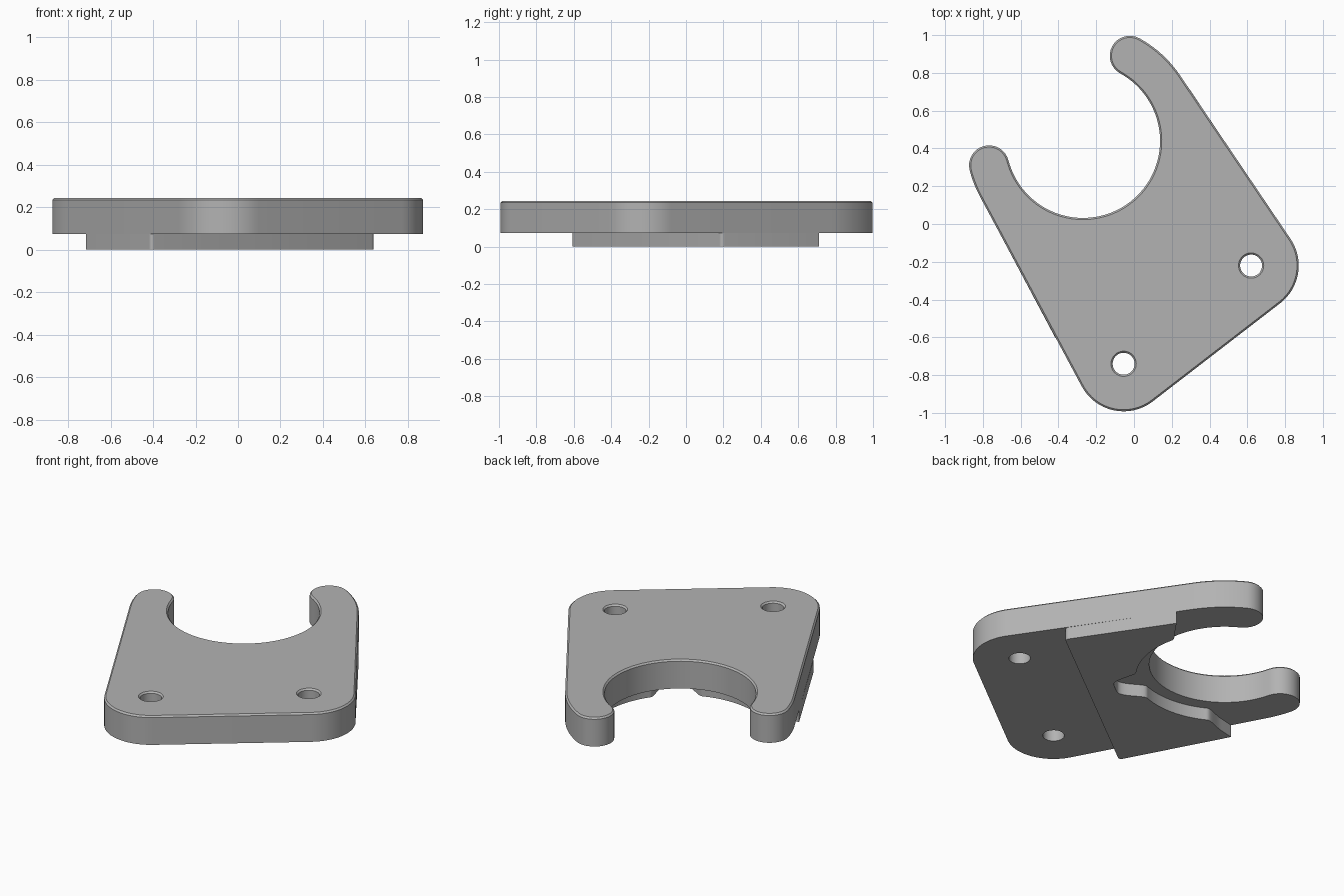
import bpy, bmesh
from math import cos, sin, radians, degrees, acos, atan2, hypot

old = bpy.data.objects.get("Cube")
if old:
    bpy.data.objects.remove(old)

# Main dimensions
PAD_TOP, TOP, CHAMFER = 0.073, 0.244, 0.009
HOLES = [(-0.055, -0.74), (0.62, -0.22)]
HOLE_R, CORNER_R = 0.058, 0.252
NOTCH = (-0.27, 0.44)
NOTCH_R, OUTER_R = 0.408, 0.62
TIP_LEFT, TIP_RIGHT = 194.6, 61.2      # arm tip angles round the notch
AXIS = -52.4                           # direction from notch to holes

grey = bpy.data.materials.new("Grey")
grey.use_nodes = True
colour = (0.45, 0.45, 0.45, 1)
grey.diffuse_color = colour
grey.node_tree.nodes["Principled BSDF"].inputs["Base Color"].default_value = colour


def polar(centre, r, angle):
    a = radians(angle)
    return centre[0] + r * cos(a), centre[1] + r * sin(a)


def arc(centre, r, start, end, steps):
    return [polar(centre, r, start + (end - start) * i / steps) for i in range(steps + 1)]


def tangent(corner, side):
    """Angle of the common outer normal of a corner arc and the arm arc."""
    dx, dy = NOTCH[0] - corner[0], NOTCH[1] - corner[1]
    return degrees(atan2(dy, dx) + side * acos((CORNER_R - OUTER_R) / hypot(dx, dy)))


def outline(inset):
    """Plate profile, counter-clockwise, shrunk by the inset."""
    left, right = tangent(HOLES[0], 1), tangent(HOLES[1], -1)
    mid = (NOTCH_R + OUTER_R) / 2
    tip = (OUTER_R - NOTCH_R) / 2 - inset
    return (arc(HOLES[0], CORNER_R - inset, left, 360 + AXIS, 16)
            + arc(HOLES[1], CORNER_R - inset, AXIS, right, 16)
            + arc(NOTCH, OUTER_R - inset, right, TIP_RIGHT, 10)
            + arc(polar(NOTCH, mid, TIP_RIGHT), tip, TIP_RIGHT, TIP_RIGHT + 180, 16)[1:]
            + arc(NOTCH, NOTCH_R + inset, TIP_RIGHT, TIP_LEFT - 360, 64)[1:-1]
            + arc(polar(NOTCH, mid, TIP_LEFT), tip, TIP_LEFT - 180, TIP_LEFT, 16)
            + arc(NOTCH, OUTER_R - inset, TIP_LEFT, left, 6)[1:])


def finish(bm, name):
    bmesh.ops.recalc_face_normals(bm, faces=bm.faces)
    mesh = bpy.data.meshes.new(name)
    bm.to_mesh(mesh)
    bm.free()
    mesh.materials.append(grey)
    obj = bpy.data.objects.new(name, mesh)
    bpy.context.collection.objects.link(obj)
    bpy.ops.object.select_all(action="DESELECT")
    obj.select_set(True)
    bpy.context.view_layer.objects.active = obj
    bpy.ops.object.shade_smooth_by_angle(angle=radians(30))


# Mounting plate: stacked loops for the rim and both holes, capped at each end
bm = bmesh.new()
caps = {0: [], 2: []}
levels = [(PAD_TOP, 0), (TOP - CHAMFER, 0), (TOP, CHAMFER)]
shapes = [outline] + [lambda inset, c=c: arc(c, HOLE_R + inset, 0, 352.5, 47) for c in HOLES]
for shape in shapes:
    rings = [[bm.verts.new((x, y, z)) for x, y in shape(inset)] for z, inset in levels]
    n = len(rings[0])
    for low, high in zip(rings, rings[1:]):
        for i in range(n):
            j = (i + 1) % n
            bm.faces.new((low[i], low[j], high[j], high[i]))
    for level in caps:
        ring = rings[level]
        caps[level] += [bm.edges.get((ring[i], ring[(i + 1) % n])) for i in range(n)]
for level, edges in caps.items():
    bmesh.ops.triangle_fill(bm, edges=edges, use_beauty=True, normal=(0, 0, 1 if level else -1))
finish(bm, "mounting_plate")


def smoothstep(a, b, x):
    t = min(max((x - a) / (b - a), 0), 1)
    return t * t * (3 - 2 * t)


# Raised pad underneath: straight front edge, relieved round the notch
def relief(angle):
    d = abs(angle)
    return 0.48 + 0.125 * (1 - smoothstep(4, 17, d)) + 0.135 * smoothstep(66, 80, d)


corners = [(-0.716, -0.04), (-0.41, -0.615), (0.645, 0.19), (0.297, 0.71)]
curve = [polar(NOTCH, relief(a), AXIS + a) for a in range(75, -77, -1)]
bm = bmesh.new()
verts = [bm.verts.new((x, y, 0)) for x, y in corners + curve]
base = bm.faces.new(verts)
bmesh.ops.bevel(bm, geom=verts[1:3], offset=0.02, segments=5, profile=0.5, affect="VERTICES")
lifted = bmesh.ops.extrude_face_region(bm, geom=bm.faces[:], use_keep_orig=True)
bmesh.ops.translate(bm, vec=(0, 0, PAD_TOP),
                    verts=[g for g in lifted["geom"] if isinstance(g, bmesh.types.BMVert)])
finish(bm, "underside_pad")
